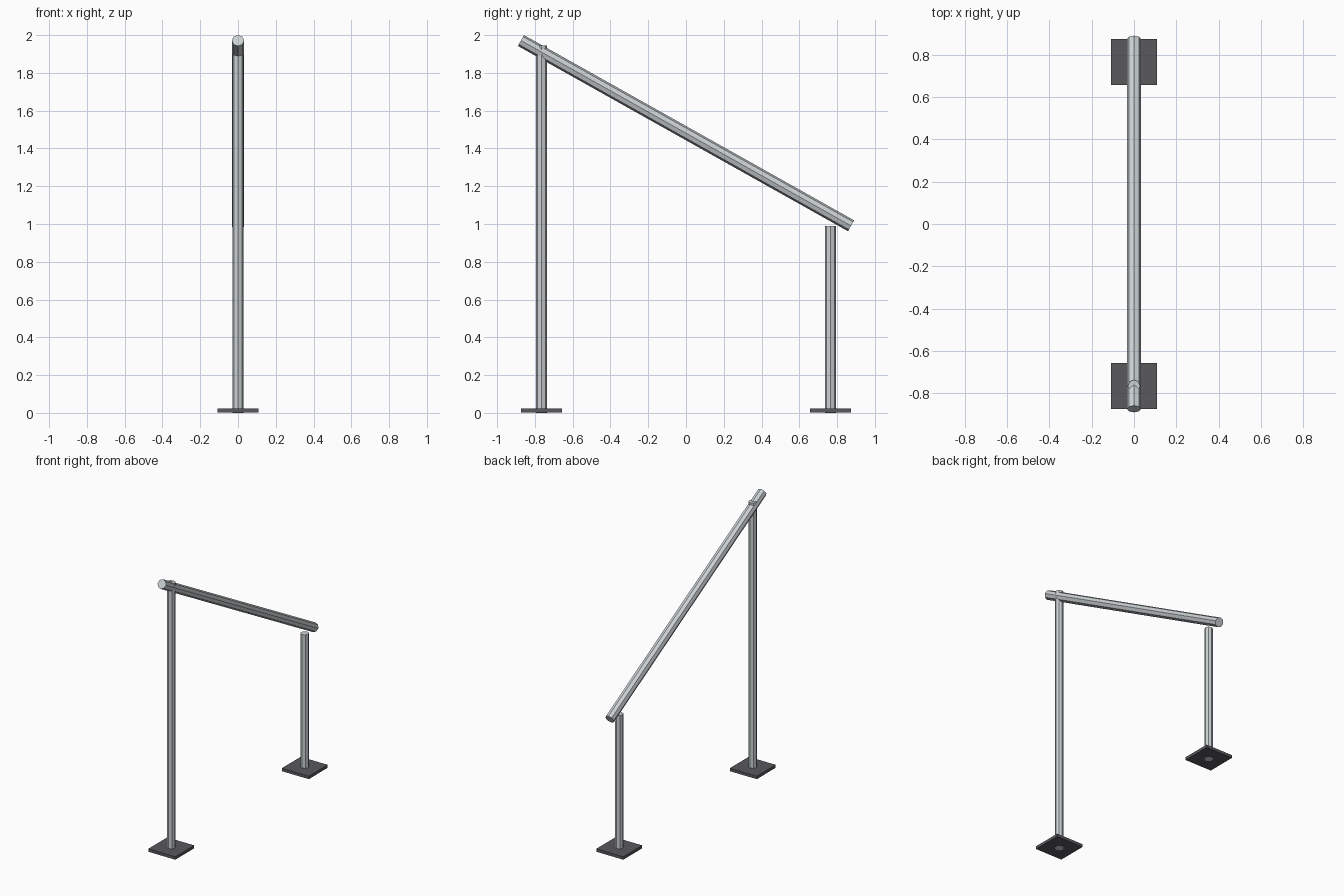
import bpy
import math

cube = bpy.data.objects.get("Cube")
if cube:
    bpy.data.objects.remove(cube, do_unlink=True)


def make_material(name, rgb):
    mat = bpy.data.materials.new(name)
    mat.use_nodes = True
    color = (*rgb, 1.0)
    mat.diffuse_color = color
    mat.node_tree.nodes["Principled BSDF"].inputs["Base Color"].default_value = color
    return mat


steel = make_material("light_steel", (0.60, 0.64, 0.66))
dark = make_material("dark_plate", (0.10, 0.10, 0.11))


def tube(name, radius, length, center, tilt=0.0):
    """Eight-sided bar, tilted about the x axis."""
    bpy.ops.mesh.primitive_cylinder_add(vertices=8, radius=radius, depth=length,
                                        location=center, rotation=(tilt, 0, 0))
    obj = bpy.context.object
    obj.name = name
    obj.data.materials.append(steel)


def plate(name, y, side, bottom, top):
    bpy.ops.mesh.primitive_cube_add(size=1, location=(0, y, (bottom + top) / 2))
    obj = bpy.context.object
    obj.name = name
    obj.scale = (side, side, top - bottom)
    bpy.ops.object.transform_apply(location=False, rotation=False, scale=True)
    obj.data.materials.append(dark)


# Posts on square foot plates; each post runs through its plate to the ground
POST_Y = 0.765
for label, y, height in (("front", -POST_Y, 1.945), ("back", POST_Y, 0.99)):
    tube(label + "_post", 0.029, height, (0, y, height / 2))
    plate(label + "_foot_plate", y, 0.217, 0.001, 0.022)

# Sloping handrail, high at the front
SLOPE = math.radians(29.3)
tube("handrail", 0.033, 2.004, (0, 0, 1.481), math.pi / 2 - SLOPE)
